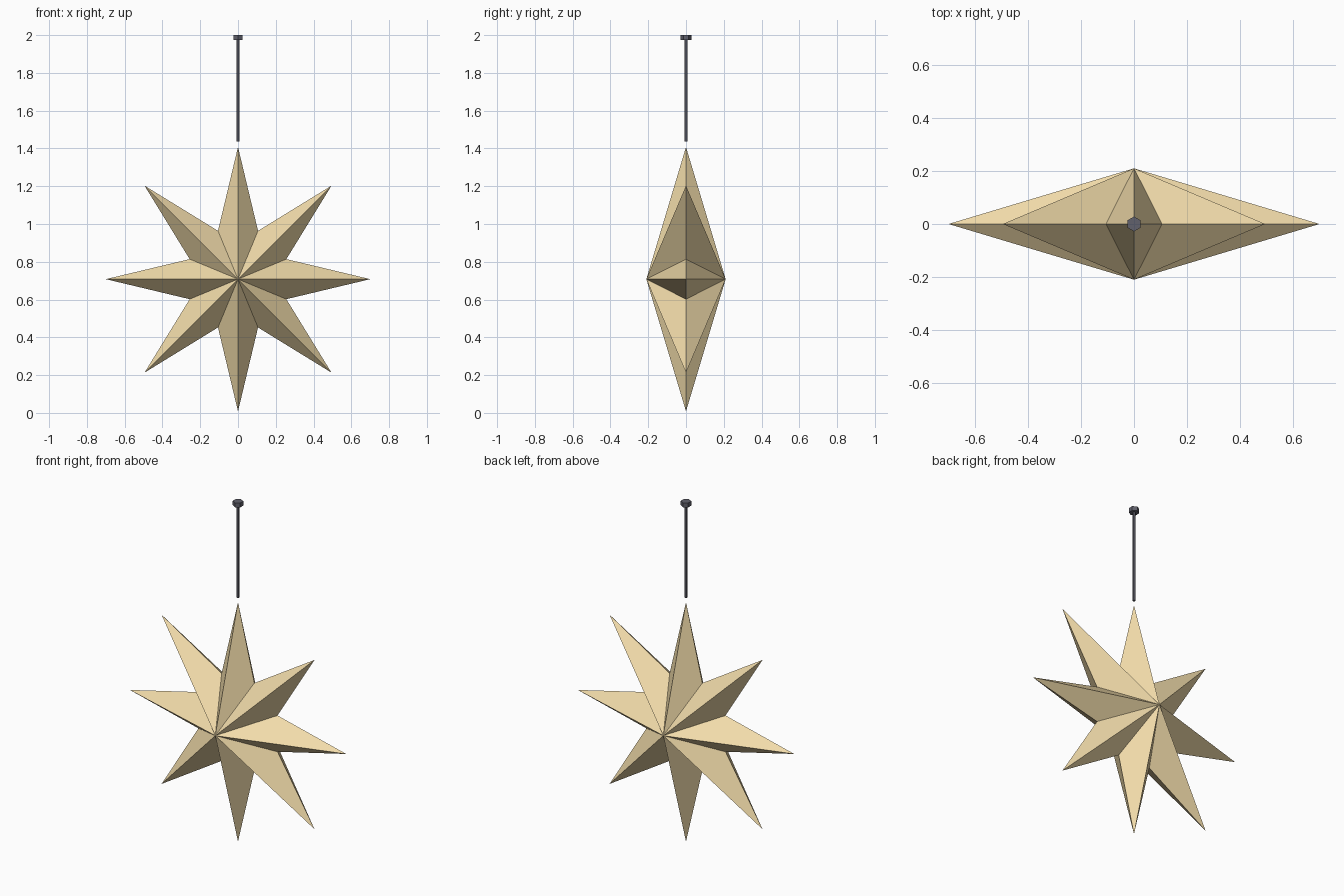
import bpy, bmesh, math

if "Cube" in bpy.data.objects:
    bpy.data.objects.remove(bpy.data.objects["Cube"])

POINTS, OUTER, INNER, DEPTH, CZ = 8, 0.70, 0.277, 0.21, 0.708


def material(name, rgb):
    m = bpy.data.materials.new(name)
    m.diffuse_color = (*rgb, 1)
    m.use_nodes = True
    m.node_tree.nodes["Principled BSDF"].inputs["Base Color"].default_value = m.diffuse_color
    return m


def rod(name, radius, z0, z1, mat):
    bpy.ops.mesh.primitive_cylinder_add(vertices=6, radius=radius, depth=z1 - z0,
                                        location=(0, 0, (z0 + z1) / 2))
    ob = bpy.context.object
    ob.name = name
    ob.data.materials.append(mat)


paper = material("warm_paper", (0.88, 0.71, 0.40))
metal = material("dark_metal", (0.12, 0.12, 0.15))

# Faceted star: zigzag rim joined to a front and a back apex
bm = bmesh.new()
rim = []
for i in range(POINTS * 2):
    a = math.pi * i / POINTS
    r = INNER if i % 2 else OUTER
    rim.append(bm.verts.new((r * math.sin(a), 0, CZ + r * math.cos(a))))
for y in (-DEPTH, DEPTH):
    apex = bm.verts.new((0, y, CZ))
    for i, v in enumerate(rim):
        bm.faces.new((v, rim[(i + 1) % len(rim)], apex))
bmesh.ops.recalc_face_normals(bm, faces=bm.faces)
mesh = bpy.data.meshes.new("star")
bm.to_mesh(mesh)
bm.free()
mesh.materials.append(paper)
star = bpy.data.objects.new("star", mesh)
bpy.context.collection.objects.link(star)

# Hanging cord and ceiling cap
rod("hanging_cord", 0.009, 1.437, 1.98, metal)
rod("ceiling_cap", 0.028, 1.974, 2.0, metal)
